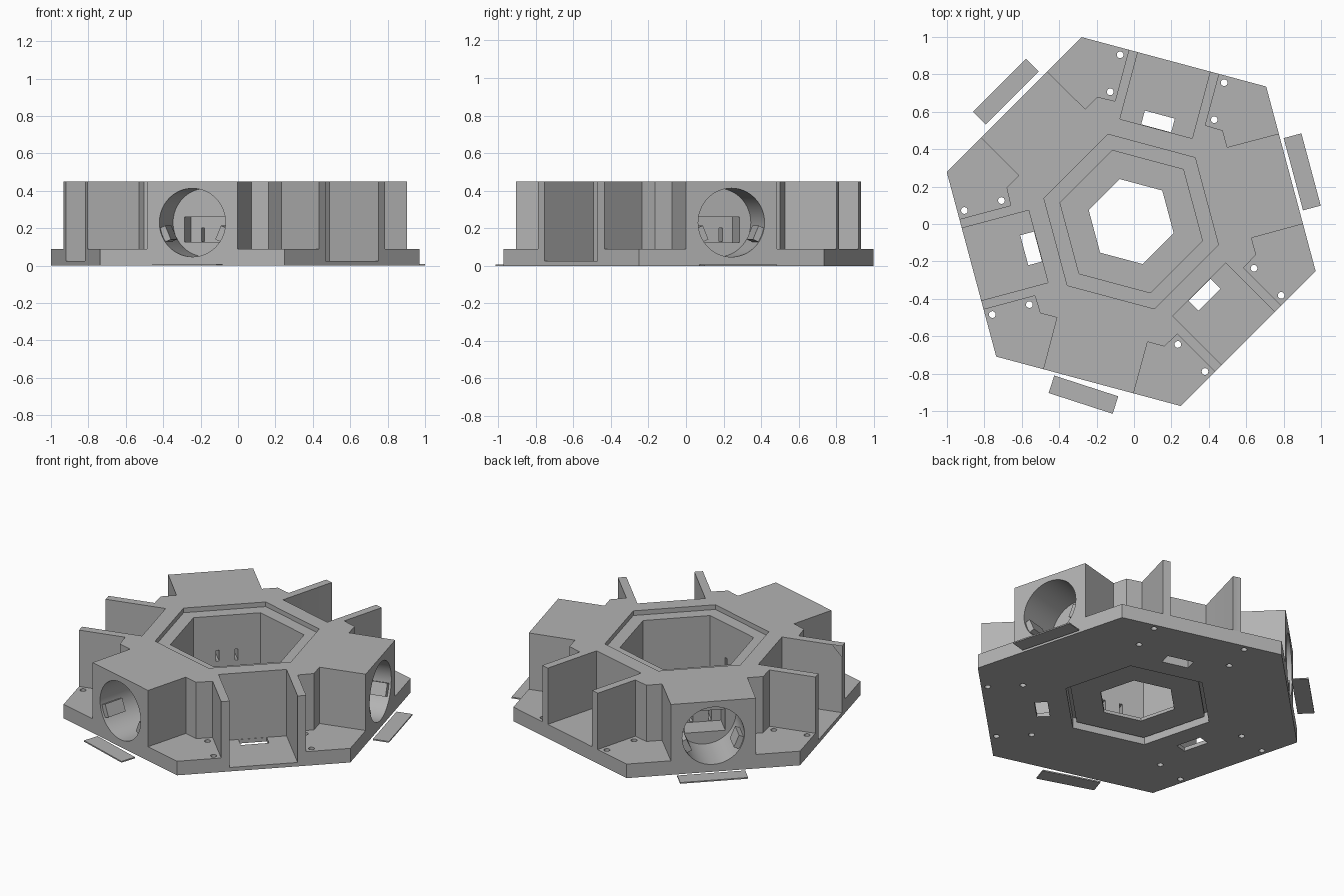
import bpy, bmesh, math
from mathutils import Vector, Matrix

if "Cube" in bpy.data.objects:
    bpy.data.objects.remove(bpy.data.objects["Cube"])

CX, CY = -0.015, 0.013            # hexagon centre
APO = 0.884                       # centre to outer side
SLOT_DIRS = (75, 195, 315)        # sides with an open bay
TUBE_DIRS = (15, 135, 255)        # sides with a blind bore

grey = bpy.data.materials.new("plain grey")
grey.diffuse_color = (0.45, 0.45, 0.45, 1)
grey.use_nodes = True
grey.node_tree.nodes["Principled BSDF"].inputs["Base Color"].default_value = grey.diffuse_color


def frame(deg):
    """Local frame of a side: x outward, y along the side."""
    return Matrix.Translation((CX, CY, 0)) @ Matrix.Rotation(math.radians(deg), 4, 'Z')


def add(name, bm):
    bmesh.ops.recalc_face_normals(bm, faces=bm.faces)
    me = bpy.data.meshes.new(name)
    bm.to_mesh(me)
    bm.free()
    ob = bpy.data.objects.new(name, me)
    bpy.context.collection.objects.link(ob)
    me.materials.append(grey)
    return ob


def prism(name, pts, z0, z1):
    bm = bmesh.new()
    f = bm.faces.new([bm.verts.new((p[0], p[1], z0)) for p in pts])
    top = bmesh.ops.extrude_face_region(bm, geom=[f])['geom']
    bmesh.ops.translate(bm, vec=(0, 0, z1 - z0),
                        verts=[v for v in top if isinstance(v, bmesh.types.BMVert)])
    return add(name, bm)


def ring_pts(r):
    return [(CX + r * math.cos(math.radians(105 + 60 * i)),
             CY + r * math.sin(math.radians(105 + 60 * i))) for i in range(6)]


def box(name, deg, u, v, z, tilt=0):
    """Box between u, v and z ranges of a side, tilted about the outward axis."""
    mid = Vector([(a + b) / 2 for a, b in (u, v, z)])
    size = [b - a for a, b in (u, v, z)]
    bm = bmesh.new()
    bmesh.ops.create_cube(bm, size=1, matrix=frame(deg) @ Matrix.Translation(mid)
                          @ Matrix.Rotation(tilt, 4, 'X') @ Matrix.Diagonal((*size, 1)))
    return add(name, bm)


def cylinder(name, matrix, r, depth, seg):
    bm = bmesh.new()
    bmesh.ops.create_cone(bm, cap_ends=True, segments=seg, radius1=r, radius2=r,
                          depth=depth, matrix=matrix)
    return add(name, bm)


def boolean(ob, tool, op='DIFFERENCE'):
    mod = ob.modifiers.new("cut", 'BOOLEAN')
    mod.operation, mod.solver, mod.object = op, 'EXACT', tool
    bpy.context.view_layer.objects.active = ob
    bpy.ops.object.modifier_apply(modifier=mod.name)
    bpy.data.objects.remove(tool)


# upper body outline: fins around each bay, then the next bore block
bay = [(0.517, -0.393), (0.597, -0.347), (0.6, -0.25), (APO, -0.25), (APO, -0.2), (0.514, -0.2)]
bay += [(u, -v) for u, v in reversed(bay)]
outline = []
for d in SLOT_DIRS:
    outline += [frame(d) @ Vector((u, v, 0)) for u, v in bay]
    outline += [frame(d + 60) @ Vector((APO, v, 0)) for v in (-0.25, 0.25)]

housing = prism("housing", ring_pts(APO / math.cos(math.pi / 6)), 0, 0.09)
boolean(housing, prism("upper_body", outline, 0.09, 0.45), 'UNION')

# central opening with a step at the top and a wider pocket below
boolean(housing, prism("opening", ring_pts(0.394), -0.1, 0.6))
boolean(housing, prism("top_step", ring_pts(0.483), 0.42, 0.6))
boolean(housing, prism("bottom_pocket", ring_pts(0.457), -0.1, 0.07))

for d in SLOT_DIRS:
    # bay floor, cable window and screw holes
    boolean(housing, box("bay_floor", d, (0.514, 1.0), (-0.2, 0.2), (0.025, 0.6)))
    boolean(housing, box("window", d, (0.516, 0.592), (-0.083, 0.083), (-0.1, 0.1)))
    for u in (0.641, 0.846):
        for v in (-0.288, 0.288):
            m = frame(d) @ Matrix.Translation((u, v, 0.05))
            boolean(housing, cylinder("screw_hole", m, 0.018, 0.3, 16))

for d in TUBE_DIRS:
    # blind bore, deeper rear recess and two slits into the centre
    m = frame(d) @ Matrix.Translation((0.8, 0, 0.23)) @ Matrix.Rotation(math.pi / 2, 4, 'Y')
    boolean(housing, cylinder("bore", m, 0.183, 0.4, 64))
    boolean(housing, box("rear_recess", d, (0.46, 0.7), (-0.12, 0.12), (0.125, 0.26)))
    for s in (-1, 1):
        v = s * 0.055
        boolean(housing, box("slit", d, (0.3, 0.5), (v - 0.009, v + 0.009), (0.13, 0.2)))
        # tilted side clips inside the bore mouth
        v = s * 0.155
        box("bore_clip", d, (0.74, 0.87), (v - 0.018, v + 0.018), (0.13, 0.21), s * -0.4)

# floor plate with a hexagonal hole
floor_plate = prism("floor_plate", ring_pts(0.43), 0.03, 0.05)
boolean(floor_plate, prism("floor_hole", ring_pts(0.235), -0.1, 0.2))

# loose thin cover strips outside the bore sides
for d, u, v, turn in ((15, 0.952, 0.02, 0), (135, 0.965, -0.018, 0), (255, 0.96, -0.007, -3)):
    p = frame(d) @ Vector((u, v, 0))
    strip = box("cover_strip", 0, (-0.049, 0.049), (-0.2 if d != 255 else -0.18, 0.2 if d != 255 else 0.18),
                (0, 0.008))
    strip.data.transform(Matrix.Translation(p) @ Matrix.Rotation(math.radians(d + turn), 4, 'Z')
                         @ Matrix.Translation((-CX, -CY, 0)))

# smooth curved bores, keep all edges sharp
bpy.ops.object.select_all(action='DESELECT')
housing.select_set(True)
bpy.context.view_layer.objects.active = housing
bpy.ops.object.shade_smooth_by_angle(angle=math.radians(30))
